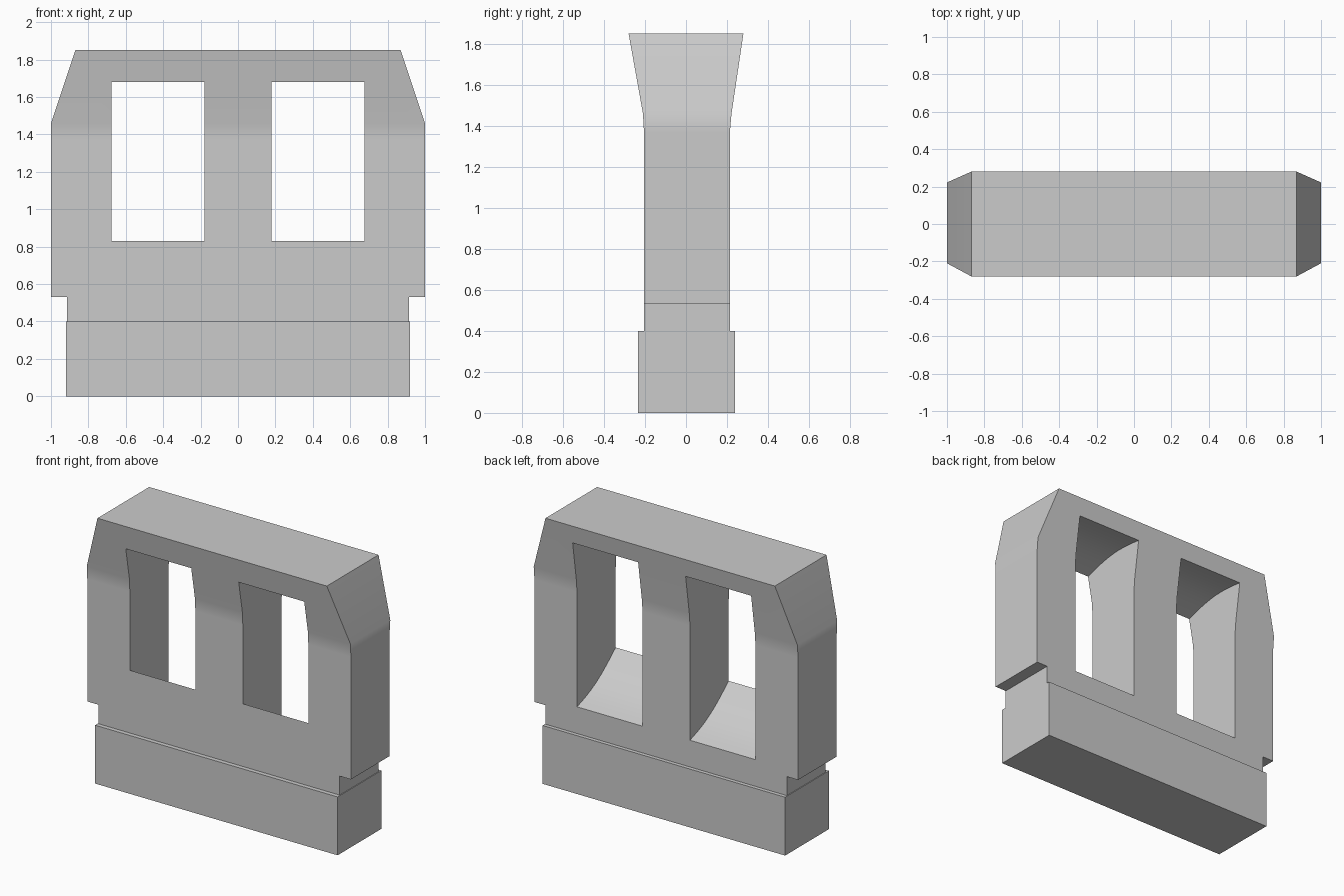
import bpy, bmesh, math

cube = bpy.data.objects.get("Cube")
if cube:
    bpy.data.objects.remove(cube, do_unlink=True)

stone = bpy.data.materials.new("pale_grey_stone")
stone.use_nodes = True
stone.diffuse_color = (0.6, 0.6, 0.6, 1)
stone.node_tree.nodes["Principled BSDF"].inputs["Base Color"].default_value = (0.6, 0.6, 0.6, 1)


def loft(name, rings):
    """Join vertex rings into a closed solid with capped ends."""
    bm = bmesh.new()
    loops = [[bm.verts.new(p) for p in ring] for ring in rings]
    n = len(loops[0])
    for a, b in zip(loops, loops[1:]):
        for i in range(n):
            j = (i + 1) % n
            bm.faces.new((a[i], a[j], b[j], b[i]))
    bm.faces.new(loops[0])
    bm.faces.new(loops[-1])
    bmesh.ops.recalc_face_normals(bm, faces=bm.faces)
    mesh = bpy.data.meshes.new(name)
    bm.to_mesh(mesh)
    bm.free()
    mesh.materials.append(stone)
    obj = bpy.data.objects.new(name, mesh)
    bpy.context.collection.objects.link(obj)
    return obj


def slab(z, half, front, back):
    return [(-half, front, z), (half, front, z), (half, back, z), (-half, back, z)]


def arc(y0, z0, y1, z1, sag, steps=8):
    """Bowed line in the side plane."""
    return [(y0 + (y1 - y0) * t, z0 + (z1 - z0) * t + sag * math.sin(math.pi * t))
            for t in (i / steps for i in range(steps + 1))]


# Footing block
loft("base", [slab(0, 0.92, -0.235, 0.24), slab(0.4, 0.92, -0.235, 0.24)])

# Wall with flared, clipped top
wall = loft("wall", [
    slab(0.38, 1.0, -0.205, 0.214),
    slab(1.37, 1.0, -0.205, 0.214),
    slab(1.46, 1.0, -0.21, 0.222),
    slab(1.85, 0.87, -0.28, 0.28),
])

# Opening section: bowed sill falls to the back, bowed ceiling rises to it
opening = [(-0.5, 0.83)] + arc(-0.205, 0.83, 0.214, 0.583, -0.035) + [(0.5, 0.583)]
opening += [(0.5, 1.725)] + arc(0.262, 1.725, -0.25, 1.68, 0.035) + [(-0.5, 1.68)]

cutters = []
for side in (-1, 1):
    cutters.append(loft("opening_cutter", [[(side * x, y, z) for y, z in opening]
                                           for x in (0.18, 0.677)]))
    # Undercut at each end of the wall
    cutters.append(loft("notch_cutter", [[(side * x, y, z) for y, z in
                                          ((-0.5, 0.3), (0.5, 0.3), (0.5, 0.53), (-0.5, 0.53))]
                                         for x in (0.915, 1.2)]))

bpy.context.view_layer.objects.active = wall
for cutter in cutters:
    mod = wall.modifiers.new("cut", "BOOLEAN")
    mod.operation = "DIFFERENCE"
    mod.solver = "EXACT"
    mod.object = cutter
    bpy.ops.object.modifier_apply(modifier=mod.name)
for cutter in cutters:
    bpy.data.objects.remove(cutter, do_unlink=True)

# Soft bend at the flare, crisp edges elsewhere
bpy.ops.object.select_all(action="DESELECT")
wall.select_set(True)
bpy.ops.object.shade_smooth_by_angle(angle=math.radians(25))
soften = wall.modifiers.new("even_shading", "WEIGHTED_NORMAL")
soften.keep_sharp = True
